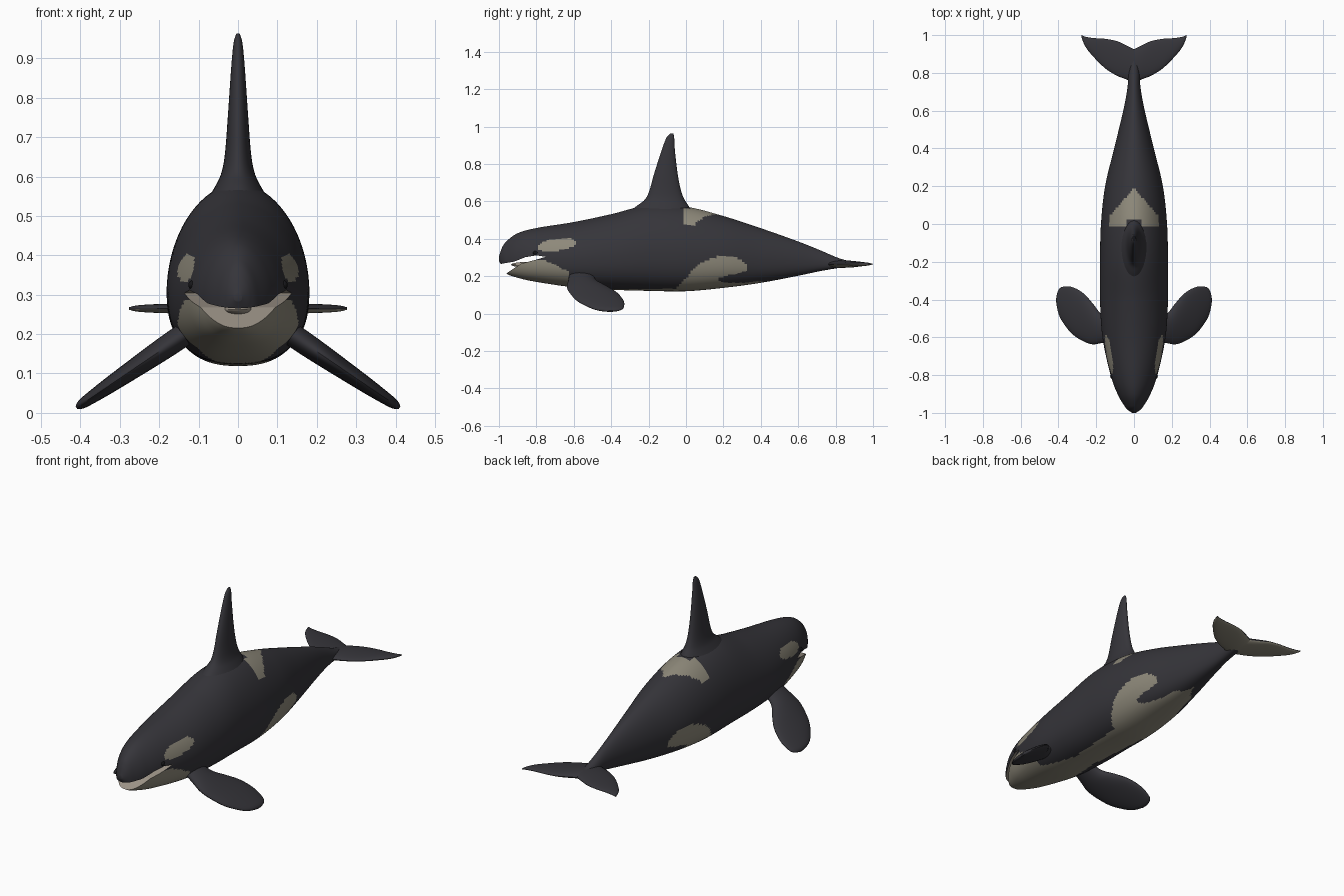
import bpy, bmesh
from math import sin, cos, pi, copysign
from mathutils import Vector

if "Cube" in bpy.data.objects:
    bpy.data.objects.remove(bpy.data.objects["Cube"])


def material(name, colour):
    mat = bpy.data.materials.new(name)
    mat.use_nodes = True
    mat.diffuse_color = (*colour, 1)
    mat.node_tree.nodes["Principled BSDF"].inputs["Base Color"].default_value = (*colour, 1)
    return mat


SKIN, PATCH, MOUTH, EYE = range(4)
palette = [material("charcoal skin", (0.036, 0.035, 0.042)),
           material("cream patch", (0.27, 0.25, 0.195)),
           material("mouth lining", (0.33, 0.29, 0.24)),
           material("black eye", (0.008, 0.008, 0.01))]


def smooth_rows(rows, steps, closed=False):
    """Catmull-Rom interpolation through tuples of any length."""
    n, out = len(rows), []
    for i in range(n if closed else n - 1):
        ids = [(i + k) % n if closed else min(max(i + k, 0), n - 1) for k in (-1, 0, 1, 2)]
        a, b, c, d = (Vector(rows[j]) for j in ids)
        for s in range(steps):
            t = s / steps
            out.append(b + 0.5 * t * (c - a + t * (2 * a - 5 * b + 4 * c - d
                                                   + t * (3 * (b - c) + d - a))))
    return out if closed else out + [Vector(rows[-1])]


def finish(bm, name, rule=None):
    bmesh.ops.recalc_face_normals(bm, faces=bm.faces)
    bm.normal_update()
    for f in bm.faces:
        if rule:
            f.material_index = rule(f)
    mesh = bpy.data.meshes.new(name)
    bm.to_mesh(mesh)
    bm.free()
    for mat in palette:
        mesh.materials.append(mat)
    obj = bpy.data.objects.new(name, mesh)
    bpy.context.collection.objects.link(obj)
    return obj


def activate(obj):
    bpy.ops.object.select_all(action='DESELECT')
    obj.select_set(True)
    bpy.context.view_layer.objects.active = obj


def shade(obj):
    activate(obj)
    bpy.ops.object.shade_smooth_by_angle(angle=0.7)


def loft(name, rings, rule=None):
    bm = bmesh.new()
    loops = [[bm.verts.new(p) for p in ring] for ring in rings]
    for a, b in zip(loops, loops[1:]):
        for i in range(len(a)):
            j = (i + 1) % len(a)
            bm.faces.new((a[i], a[j], b[j], b[i]))
    bm.faces.new(loops[0])
    bm.faces.new(loops[-1])
    return finish(bm, name, rule)


def fin(name, rows, origin, span, normal, rule=None, steps=6, sides=28):
    """Blade with its chord along y; rows are (span, front, rear, half thickness)."""
    origin, span, normal = Vector(origin), Vector(span), Vector(normal).normalized()
    rings = []
    for s, front, rear, thick in smooth_rows(rows, steps):
        angles = [2 * pi * k / sides for k in range(sides)]
        rings.append([origin + span * s + normal * thick * sin(a)
                      + Vector((0, (front + rear) / 2 + (rear - front) / 2 * cos(a), 0))
                      for a in angles])
    obj = loft(name, rings, rule)
    shade(obj)
    return obj


def inside(y, z, outline):
    hit = False
    for p, q in zip(outline, outline[1:] + outline[:1]):
        if (p.y > z) != (q.y > z) and y < p.x + (z - p.y) * (q.x - p.x) / (q.y - p.y):
            hit = not hit
    return hit


# Markings: hooked flank, eye spot, saddle, chin and belly strip
flank = smooth_rows([(-.12, .09), (-.06, .13), (0, .19), (.05, .245), (.12, .29), (.2, .306),
                     (.29, .292), (.33, .25), (.3, .22), (.22, .205), (.175, .185), (.21, .166),
                     (.32, .166), (.42, .17), (.46, .09)], 5, closed=True)
belly = [(-.62, .1), (-.4, .06), (-.15, .08), (.1, .1), (.3, .07), (.48, 0)]


def strip_width(y):
    for (a, u), (b, v) in zip(belly, belly[1:]):
        if a <= y <= b:
            return u + (v - u) * (y - a) / (b - a)
    return 0


def markings(face):
    c = face.calc_center_median()
    x, y, z = abs(c.x), c.y, c.z
    u, v = (y + .69) / .1, (z - .368 - .12 * (y + .69)) / .031
    eye_spot = abs(u) ** 2.4 + abs(v) ** 2.4 < 1
    saddle = z > .46 and x < .13 and -.015 + .04 * (x < .04) < y < .19 - 1.15 * x
    chin = y < -.62 and z < min(.285 - .5 * max(0, y + .75), .235 + .5 * (y + .98))
    strip = z < .2 and x < strip_width(y)
    return PATCH if eye_spot or saddle or chin or strip or inside(y, z, flank) else SKIN


# Body: rows are (y, top, bottom, half width)
profile = [(-1, .305, .283, .01), (-.985, .35, .255, .032), (-.96, .387, .215, .053),
           (-.9, .43, .192, .087), (-.8, .458, .17, .124), (-.6, .49, .141, .167),
           (-.4, .532, .128, .18), (-.2, .58, .122, .18), (0, .572, .12, .175),
           (.2, .522, .138, .153), (.4, .457, .165, .105), (.6, .386, .203, .057),
           (.72, .338, .228, .035), (.82, .296, .245, .027), (.92, .27, .26, .01)]


def body_ring(y, top, bottom, width, sides=112):
    middle = bottom + .43 * (top - bottom)
    ring = []
    for k in range(sides):
        a = 2 * pi * (k + .5) / sides
        power = 2 / (1.88 if sin(a) > 0 else 2.45)
        height = top - middle if sin(a) > 0 else middle - bottom
        ring.append((width * copysign(abs(cos(a)) ** power, cos(a)), y,
                     middle + height * copysign(abs(sin(a)) ** power, sin(a))))
    return ring


body = loft("body", [body_ring(*row) for row in smooth_rows(profile, 16)], markings)

# Open mouth: a wedge cut across the snout
wedge = [(-1.06, .25), (-.98, .268), (-.92, .278), (-.86, .302), (-.8, .312), (-.75, .304),
         (-.8, .289), (-.88, .268), (-.96, .216), (-1.06, .14)]
cutter = loft("mouth_cutter", [[(x, y, z) for y, z in wedge] for x in (-.3, .3)],
              lambda f: MOUTH)
cutter.hide_render = True
cut = body.modifiers.new("mouth", 'BOOLEAN')
cut.operation, cut.solver, cut.object = 'DIFFERENCE', 'EXACT', cutter
activate(body)
bpy.ops.object.modifier_apply(modifier=cut.name)
bpy.data.objects.remove(cutter)
shade(body)


def ball(name, place, size, index):
    bm = bmesh.new()
    bmesh.ops.create_uvsphere(bm, u_segments=20, v_segments=12, radius=1)
    bmesh.ops.scale(bm, vec=size, verts=bm.verts)
    bmesh.ops.translate(bm, vec=place, verts=bm.verts)
    shade(finish(bm, name, lambda f: index))


ball("tongue", (0, -.86, .262), (.036, .075, .014), MOUTH)

# Dorsal fin, flared into the back
fin("dorsal_fin", [(.53, -.32, .04, .085), (.575, -.265, .015, .058), (.61, -.22, -.008, .042),
                   (.66, -.195, -.027, .033), (.75, -.17, -.045, .026), (.88, -.128, -.06, .017),
                   (.94, -.105, -.063, .011), (.963, -.085, -.068, .004)],
    (0, 0, 0), (0, 0, 1), (1, 0, 0))

# Paired parts
flipper = [(.09, -.62, -.5, .03), (.17, -.63, -.48, .029), (.22, -.637, -.42, .027),
           (.27, -.62, -.365, .024), (.33, -.58, -.333, .02), (.38, -.515, -.333, .015),
           (.4, -.47, -.35, .011), (.41, -.42, -.385, .004)]
fluke = [(-.01, .74, .92, .02), (.04, .765, .945, .019), (.09, .785, .968, .016),
         (.15, .822, .98, .013), (.21, .88, .984, .011), (.255, .935, .991, .008),
         (.277, .985, 1, .003)]
for side, word in ((1, "left"), (-1, "right")):
    fin(word + "_flipper", flipper, (0, 0, .292), (side, 0, -.68), (side * .68, 0, 1))
    fin(word + "_fluke", fluke, (0, 0, .265), (side, 0, 0), (0, 0, 1),
        lambda f: PATCH if f.normal.z < -.5 else SKIN)
    ball(word + "_eye", (side * .117, -.805, .325), (.009, .013, .011), EYE)
